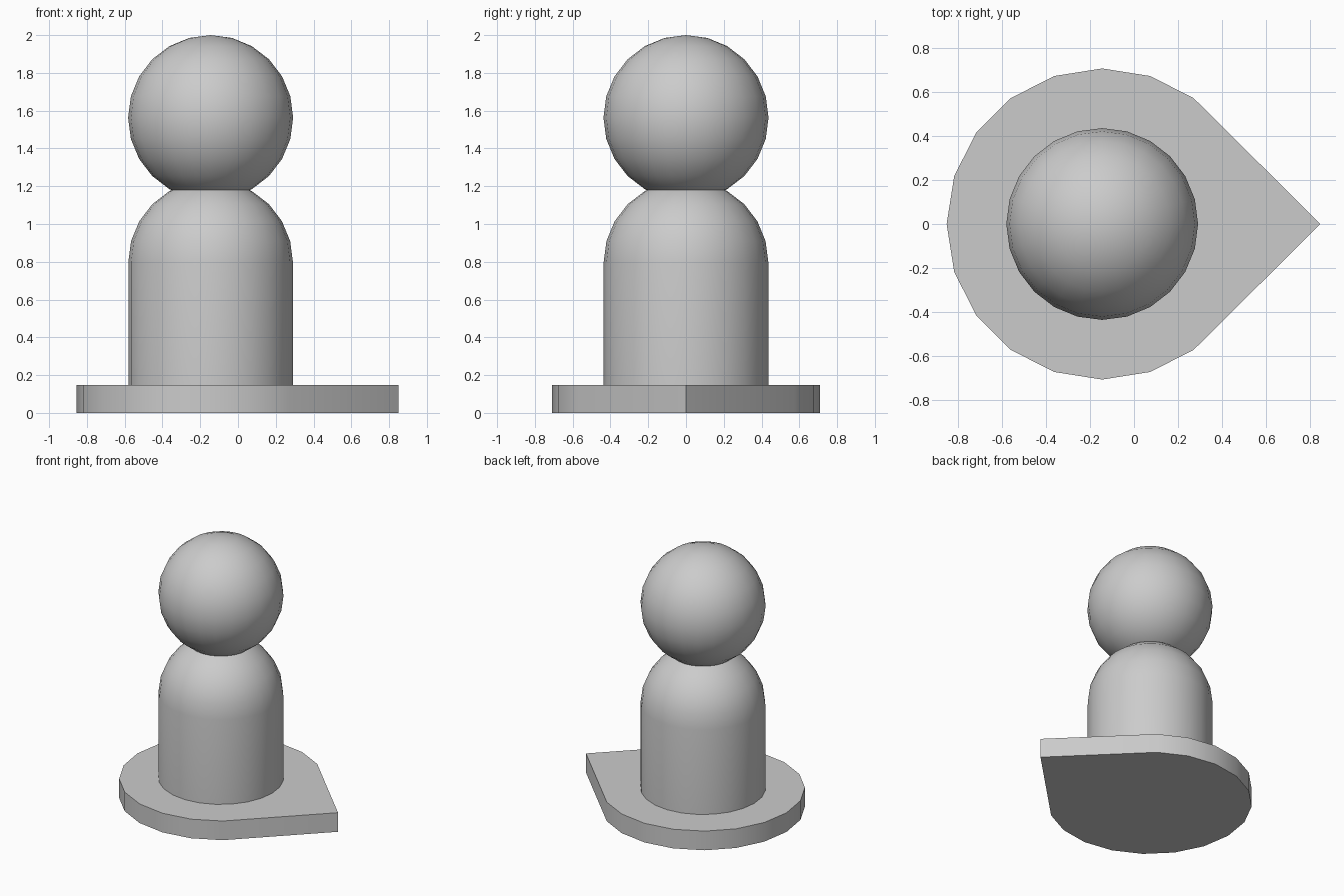
import bpy, bmesh
from math import sin, cos, radians

if "Cube" in bpy.data.objects:
    bpy.data.objects.remove(bpy.data.objects["Cube"])

CX = -0.145   # axis shared by the round parts
SEGS = 24


def make_object(name, bm, smooth=True):
    bmesh.ops.recalc_face_normals(bm, faces=bm.faces)
    mesh = bpy.data.meshes.new(name)
    bm.to_mesh(mesh)
    bm.free()
    obj = bpy.data.objects.new(name, mesh)
    bpy.context.collection.objects.link(obj)
    bpy.ops.object.select_all(action='DESELECT')
    obj.select_set(True)
    bpy.context.view_layer.objects.active = obj
    if smooth:
        bpy.ops.object.shade_smooth_by_angle(angle=radians(35))
    return obj


def lathe(name, profile, segs=SEGS):
    # spin an (r, z) profile around the vertical axis
    bm = bmesh.new()
    verts = [bm.verts.new((r, 0, z)) for r, z in profile]
    edges = [bm.edges.new(p) for p in zip(verts, verts[1:])]
    bmesh.ops.spin(bm, geom=verts + edges, cent=(0, 0, 0), axis=(0, 0, 1),
                   angle=radians(360), steps=segs, use_duplicate=False)
    bmesh.ops.remove_doubles(bm, verts=bm.verts, dist=1e-4)
    obj = make_object(name, bm)
    obj.location.x = CX
    return obj


# teardrop base plate: round arc closing to a point on +x
R, T = 0.709, 0.147
outline = [(0.85, 0)] + [(CX + R * cos(radians(a)), R * sin(radians(a)))
                         for a in range(54, 307, 18)]
bm = bmesh.new()
face = bm.faces.new([bm.verts.new((x, y, 0)) for x, y in outline])
top = bmesh.ops.extrude_face_region(bm, geom=[face], use_keep_orig=True)
bmesh.ops.translate(bm, vec=(0, 0, T),
                    verts=[v for v in top['geom'] if isinstance(v, bmesh.types.BMVert)])
make_object("base_plate", bm)

# cylindrical body with a domed top
r, dome_z = 0.436, 0.797
dome = [(r * cos(radians(a)), dome_z + r * sin(radians(a))) for a in range(0, 91, 15)]
lathe("body", [(0, T), (r, T)] + dome)

# ball head sunk slightly into the dome
rh = 0.437
lathe("head", [(rh * cos(radians(a)), 2 - rh + rh * sin(radians(a)))
               for a in range(-90, 91, 15)])
